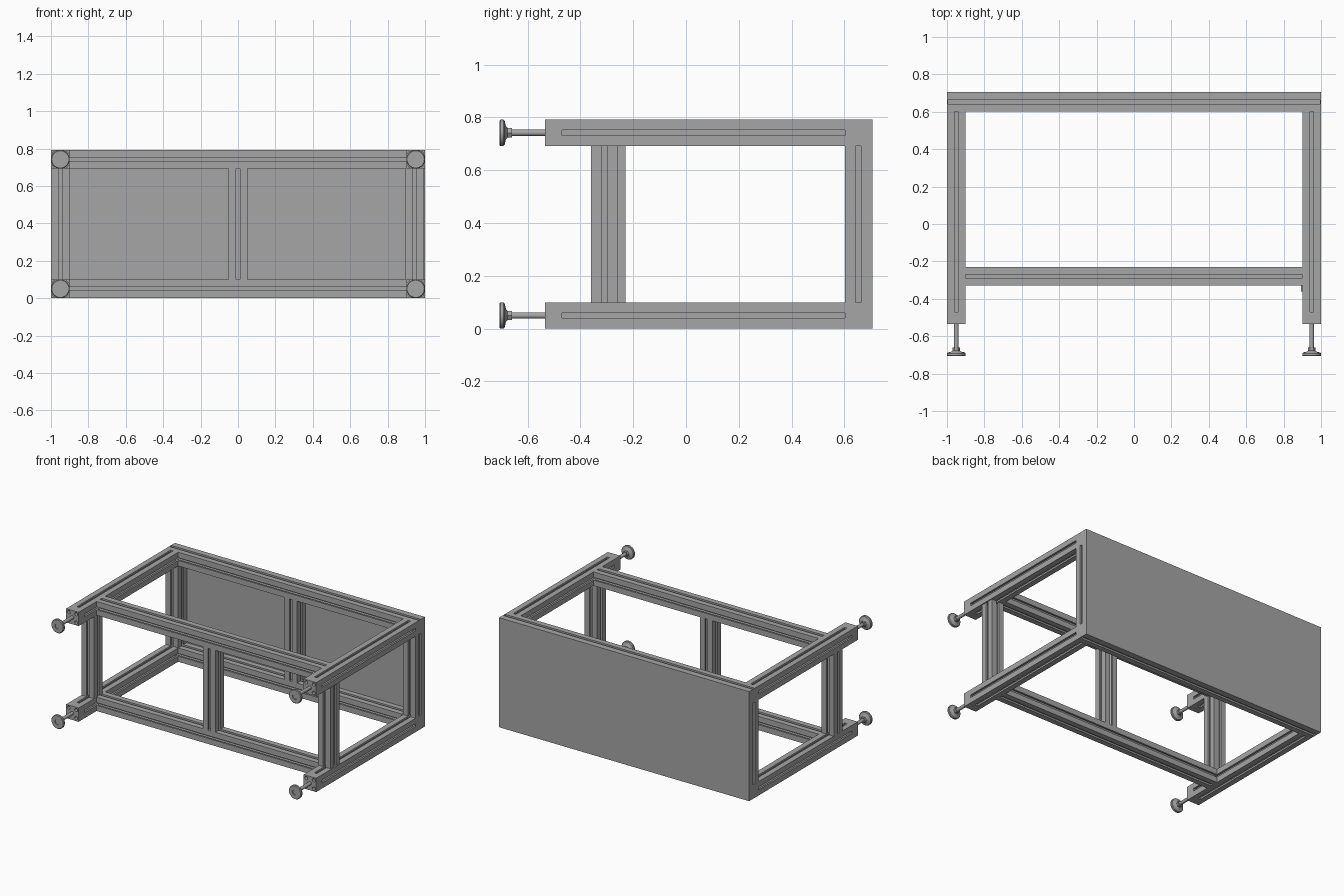
import bpy, bmesh, math
from mathutils import Matrix, Vector

cube = bpy.data.objects.get("Cube")
if cube:
    bpy.data.objects.remove(cube)


def material(name, value):
    m = bpy.data.materials.new(name)
    m.use_nodes = True
    colour = (value, value, value, 1)
    m.diffuse_color = colour
    m.node_tree.nodes["Principled BSDF"].inputs["Base Color"].default_value = colour
    return m


GREY = material("aluminium grey", 0.38)
H = 0.05            # half width of a beam
TOP, BOTTOM = 0.742, 0.05
ROT = {"x": Matrix.Rotation(math.pi / 2, 4, "Y"),
       "y": Matrix.Rotation(-math.pi / 2, 4, "X"),
       "z": Matrix.Identity(4)}


def circle(cx, cy, r, n=16):
    return [(cx + r * math.cos(2 * math.pi * i / n),
             cy + r * math.sin(2 * math.pi * i / n)) for i in range(n)]


def slotted_outline():
    # one side with a T-shaped groove, repeated around the square
    side = [(H, -H), (H, -0.01), (0.037, -0.01), (0.037, -0.022), (0.031, -0.022), (0.02, -0.01)]
    side += [(x, -y) for x, y in reversed(side[1:])]
    pts = []
    for k in range(4):
        c, s = round(math.cos(k * math.pi / 2)), round(math.sin(k * math.pi / 2))
        pts += [(x * c - y * s, x * s + y * c) for x, y in side]
    return pts


def extrude(name, loops, axis, centre, length):
    # closed outlines, the later ones being holes, swept along one axis
    curve = bpy.data.curves.new(name, "CURVE")
    curve.dimensions = "2D"
    curve.fill_mode = "BOTH"
    curve.extrude = length / 2
    for loop in loops:
        sp = curve.splines.new("POLY")
        sp.points.add(len(loop) - 1)
        for p, (x, y) in zip(sp.points, loop):
            p.co = (x, y, 0, 1)
        sp.use_cyclic_u = True
    temp = bpy.data.objects.new(name + "_outline", curve)
    bpy.context.collection.objects.link(temp)
    dg = bpy.context.evaluated_depsgraph_get()
    mesh = bpy.data.meshes.new_from_object(temp.evaluated_get(dg))
    bpy.data.objects.remove(temp)
    bm = bmesh.new()
    bm.from_mesh(mesh)
    bmesh.ops.remove_doubles(bm, verts=bm.verts, dist=1e-5)
    bmesh.ops.recalc_face_normals(bm, faces=bm.faces)
    for f in bm.faces:
        f.smooth = False
    bm.to_mesh(mesh)
    bm.free()
    mesh.name = name
    mesh.materials.clear()
    mesh.materials.append(GREY)
    obj = bpy.data.objects.new(name, mesh)
    obj.matrix_world = Matrix.Translation(centre) @ ROT[axis]
    bpy.context.collection.objects.link(obj)
    return obj


def beam(name, axis, start, end):
    a, b = Vector(start), Vector(end)
    extrude(name, [slotted_outline(), circle(0, 0, 0.008)], axis, (a + b) / 2, (b - a).length)


def box(name, low, high):
    a, b = Vector(low), Vector(high)
    bm = bmesh.new()
    bmesh.ops.create_cube(bm, size=1, matrix=Matrix.Translation((a + b) / 2) @ Matrix.Diagonal((*(b - a), 1)))
    mesh = bpy.data.meshes.new(name)
    bm.to_mesh(mesh)
    bm.free()
    mesh.materials.append(GREY)
    bpy.context.collection.objects.link(bpy.data.objects.new(name, mesh))


def lathe(name, profile, centre, n=32):
    # (radius, y) profile turned around the y axis
    bm = bmesh.new()
    verts = [bm.verts.new((r, y, 0)) for r, y in profile]
    edges = [bm.edges.new(pair) for pair in zip(verts, verts[1:])]
    bmesh.ops.spin(bm, geom=verts + edges, axis=(0, 1, 0), cent=(0, 0, 0),
                   angle=2 * math.pi, steps=n, use_duplicate=False)
    bmesh.ops.remove_doubles(bm, verts=bm.verts, dist=1e-5)
    bmesh.ops.recalc_face_normals(bm, faces=bm.faces)
    mesh = bpy.data.meshes.new(name)
    bm.to_mesh(mesh)
    bm.free()
    mesh.materials.append(GREY)
    obj = bpy.data.objects.new(name, mesh)
    obj.location = centre
    bpy.context.collection.objects.link(obj)
    bpy.ops.object.select_all(action="DESELECT")
    obj.select_set(True)
    bpy.context.view_layer.objects.active = obj
    bpy.ops.object.shade_smooth_by_angle(angle=math.radians(35))


# Back panel
box("back_panel", (-1, 0.7, 0), (1, 0.707, 0.792))

BACK, CROSS, CORNER = 0.652, -0.28, -0.31
for level, z in (("lower", BOTTOM), ("upper", TOP)):
    # Long rails
    beam(level + "_back_rail", "x", (-0.994, BACK, z), (0.994, BACK, z))
    beam(level + "_cross_rail", "x", (-0.9, CROSS, z), (0.9, CROSS, z))
    for side, s in (("left", 1), ("right", -1)):
        part = level + "_" + side
        x = 0.95 * s
        # Plain cover on each end of the back rail
        box(part + "_rail_cover", (min(0.994 * s, s), BACK - H, z - H),
            (max(0.994 * s, s), BACK + H, z + H))
        # Leg with a bored end block
        beam(part + "_leg", "y", (x, -0.47, z), (x, BACK - H, z))
        bores = [circle(a, b, 0.012) for a in (-0.03, 0.03) for b in (-0.03, 0.03)]
        square = [(-H, -H), (H, -H), (H, H), (-H, H)]
        extrude(part + "_end_block", [square] + bores, "y", (x, -0.5025, z), 0.065)
        # Levelling foot: pad, stem and hexagonal nut
        lathe(part + "_foot_pad", [(0, -0.701), (0.019, -0.701), (0.019, -0.707), (0.046, -0.707),
              (0.05, -0.703), (0.05, -0.692), (0.046, -0.687), (0.024, -0.682), (0.018, -0.676),
              (0, -0.676)], (x, 0, z))
        lathe(part + "_foot_stem", [(0, -0.68), (0.012, -0.68), (0.012, -0.53), (0, -0.53)], (x, 0, z), 20)
        extrude(part + "_foot_nut", [circle(0, 0, 0.02, 6)], "y", (x, -0.67, z), 0.02)

# Uprights between the lower and upper frames
for name, x, y in (("back_left", 0.95, BACK), ("back_centre", 0, BACK), ("back_right", -0.95, BACK),
                   ("front_left", 0.943, CORNER), ("front_centre", 0, CROSS),
                   ("front_right", -0.95, CORNER)):
    beam(name + "_upright", "z", (x, y, BOTTOM + H), (x, y, TOP - H))
